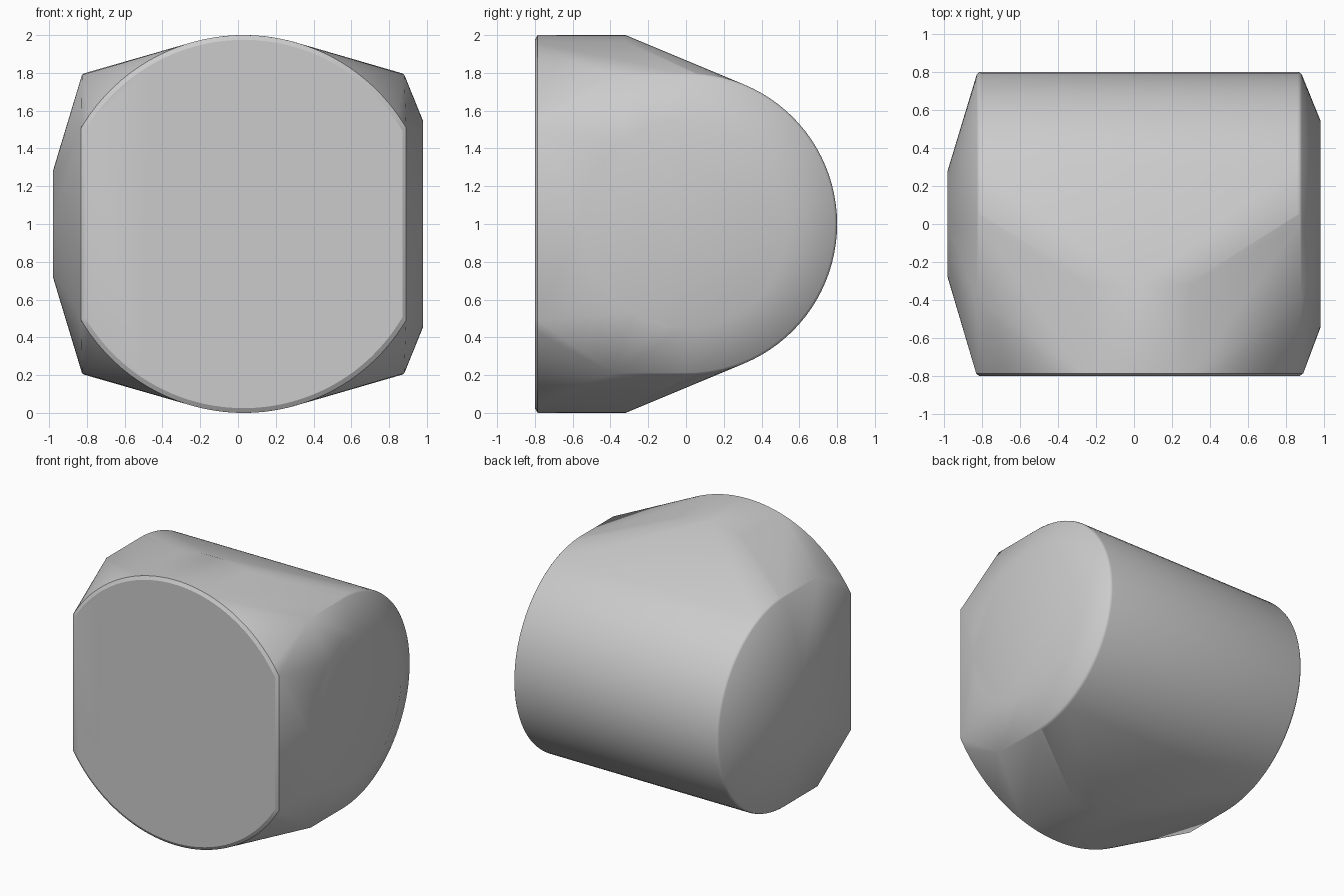
import bpy, bmesh
from math import sin, cos, pi, radians, sqrt

if "Cube" in bpy.data.objects:
    bpy.data.objects.remove(bpy.data.objects["Cube"], do_unlink=True)

mat = bpy.data.materials.new("plain grey")
mat.use_nodes = True
grey = (0.6, 0.6, 0.6, 1)
mat.diffuse_color = grey
mat.node_tree.nodes["Principled BSDF"].inputs["Base Color"].default_value = grey

CX, CZ = 0.03, 1.0      # centre of the front disc
HALF = 0.86             # half width where the disc is trimmed
bm = bmesh.new()


def side_ring(x, r, n=96):
    """Circle around the x axis at mid height."""
    for i in range(n):
        a = 2 * pi * i / n
        bm.verts.new((x, r * sin(a), CZ + r * cos(a)))


def front_ring(y, r, half, sides=False, n=41):
    """Upper and lower arcs facing the front, trimmed to a half width."""
    for i in range(n):
        dx = half * (2 * i / (n - 1) - 1)
        for s in (-1, 1):
            bm.verts.new((CX + dx, y, CZ + s * sqrt(r * r - dx * dx)))


# Domed front disc, trimmed at both sides
front_ring(-0.80, 0.975, HALF - 0.02)
front_ring(-0.785, 1.0, HALF)
# Crown where the top and bottom slope back to the barrel
front_ring(-0.32, 1.0, 0.33)

# Barrel across the back with softly rounded rims
for end, s in ((-0.83, -1), (0.885, 1)):
    for k in range(4):
        a = k * pi / 6
        side_ring(end - s * 0.025 * (1 - sin(a)), 0.775 + 0.025 * cos(a))
    # Shoulder corners reaching forward from the barrel
    for z in (0.21, 1.79):
        bm.verts.new((end - s * 0.005, -0.39, z))

# Raised end discs, one small and one large
side_ring(-0.98, 0.28)
side_ring(0.98, 0.545)

# Wrap all the guide rings in one solid skin
hull = bmesh.ops.convex_hull(bm, input=bm.verts[:])
bmesh.ops.delete(bm, geom=[v for v in bm.verts if not v.link_faces], context="VERTS")
bmesh.ops.dissolve_limit(bm, angle_limit=radians(0.5), verts=bm.verts[:], edges=bm.edges[:])
bmesh.ops.recalc_face_normals(bm, faces=bm.faces[:])

mesh = bpy.data.meshes.new("rounded_block")
bm.to_mesh(mesh)
bm.free()
mesh.materials.append(mat)
block = bpy.data.objects.new("rounded_block", mesh)
bpy.context.collection.objects.link(block)
bpy.ops.object.select_all(action="DESELECT")
block.select_set(True)
bpy.context.view_layer.objects.active = block
bpy.ops.object.shade_smooth_by_angle(angle=radians(30))
